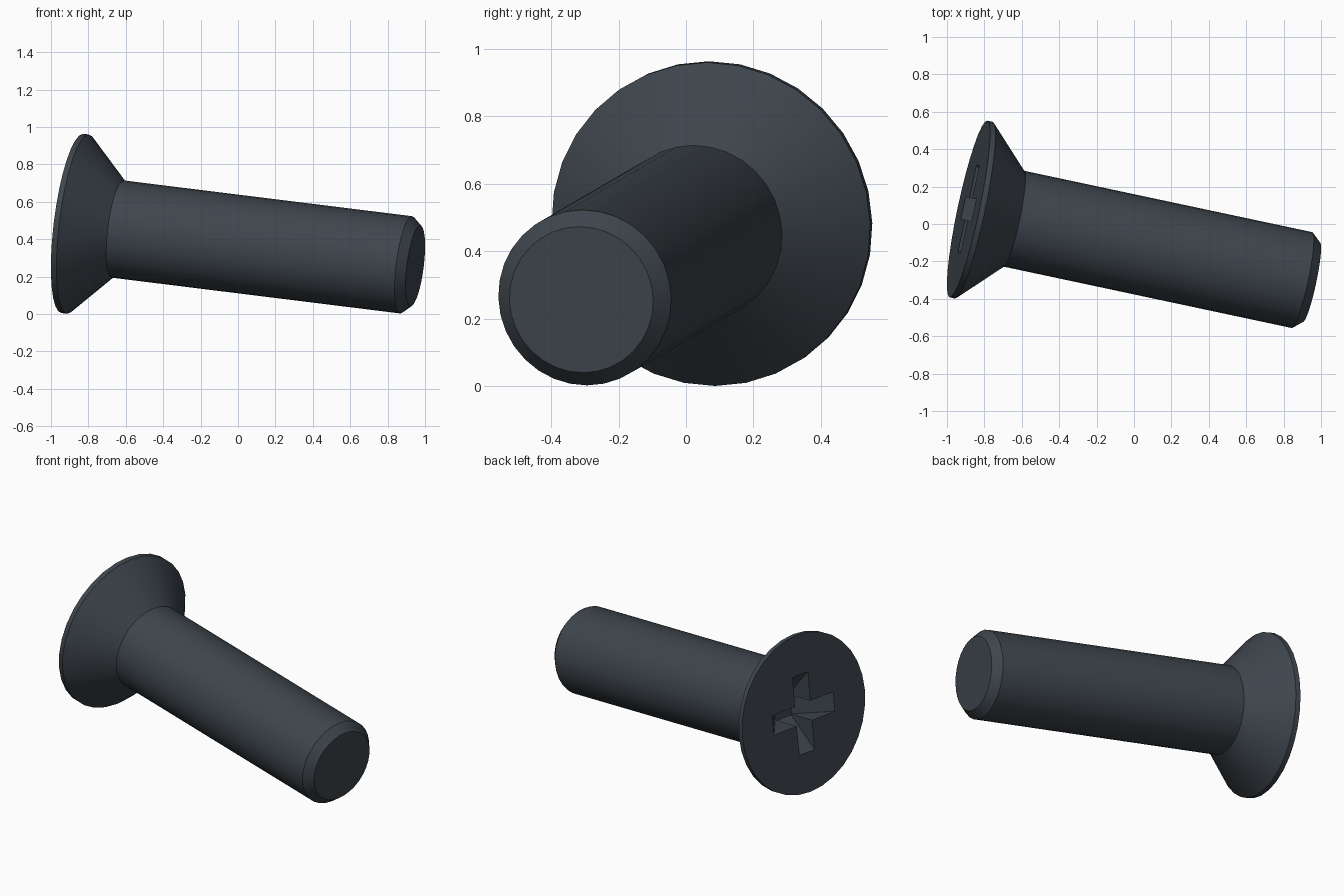
import bpy
import bmesh
from mathutils import Matrix, Vector
from math import radians, tau

if "Cube" in bpy.data.objects:
    bpy.data.objects.remove(bpy.data.objects["Cube"])

SIDES = 32
HEAD_CENTRE = Vector((-0.885, 0.08, 0.484))
AXIS = Vector((1, -0.213, -0.124)).normalized()

# Tilted frame: local x runs from the head to the tip
side = Vector((0, 0, 1)).cross(AXIS).normalized()
up = AXIS.cross(side)
frame = Matrix.Translation(HEAD_CENTRE) @ Matrix((AXIS, side, up)).transposed().to_4x4()

# Dark metal colour
metal = bpy.data.materials.new("dark blue grey metal")
metal.use_nodes = True
colour = (0.048, 0.060, 0.073, 1)
metal.diffuse_color = colour
metal.node_tree.nodes["Principled BSDF"].inputs["Base Color"].default_value = colour


def add_object(name, bm):
    bmesh.ops.recalc_face_normals(bm, faces=bm.faces)
    mesh = bpy.data.meshes.new(name)
    bm.to_mesh(mesh)
    bm.free()
    mesh.materials.append(metal)
    obj = bpy.data.objects.new(name, mesh)
    obj.matrix_world = frame
    bpy.context.collection.objects.link(obj)
    return obj


def lathe(name, profile):
    """Revolve (distance, radius) points around local x and cap both ends."""
    bm = bmesh.new()
    verts = [bm.verts.new((x, 0, r)) for x, r in profile]
    edges = [bm.edges.new(pair) for pair in zip(verts, verts[1:])]
    bmesh.ops.spin(bm, geom=verts + edges, cent=(0, 0, 0), axis=(1, 0, 0),
                   angle=tau, steps=SIDES, use_duplicate=False)
    bmesh.ops.remove_doubles(bm, verts=bm.verts, dist=0.0005)
    bmesh.ops.holes_fill(bm, edges=[e for e in bm.edges if e.is_boundary], sides=0)
    return add_object(name, bm)


def slot_cutter(name, angle, half_width=0.06, reach=0.24, inner=0.065, depth=0.18):
    """Straight-walled slot whose two ends slope in toward the floor."""
    lip = 0.02
    flare = (reach - inner) / depth * lip
    outline = [(-lip, -reach - flare), (-lip, reach + flare), (depth, inner), (depth, -inner)]
    bm = bmesh.new()
    face = bm.faces.new([bm.verts.new((x, -half_width, z)) for x, z in outline])
    extruded = bmesh.ops.extrude_face_region(bm, geom=[face])["geom"]
    bmesh.ops.translate(bm, vec=(0, 2 * half_width, 0),
                        verts=[v for v in extruded if isinstance(v, bmesh.types.BMVert)])
    bmesh.ops.rotate(bm, verts=bm.verts, matrix=Matrix.Rotation(angle, 3, "X"))
    return add_object(name, bm)


# Countersunk head, shank and chamfered tip in one turned body
screw = lathe("screw_body", [(0, 0.483), (0.03, 0.483), (0.25, 0.262),
                             (1.838, 0.262), (1.888, 0.218)])
bpy.context.view_layer.objects.active = screw
screw.select_set(True)

# Cross recess in the head
for name, angle in (("upright_slot", 0), ("level_slot", radians(90))):
    cutter = slot_cutter(name, angle)
    cutter.hide_render = True
    cut = screw.modifiers.new(name, "BOOLEAN")
    cut.operation = "DIFFERENCE"
    cut.solver = "EXACT"
    cut.object = cutter
    bpy.ops.object.modifier_apply(modifier=cut.name)
    bpy.data.objects.remove(cutter)

bpy.ops.object.shade_smooth_by_angle(angle=radians(30))
